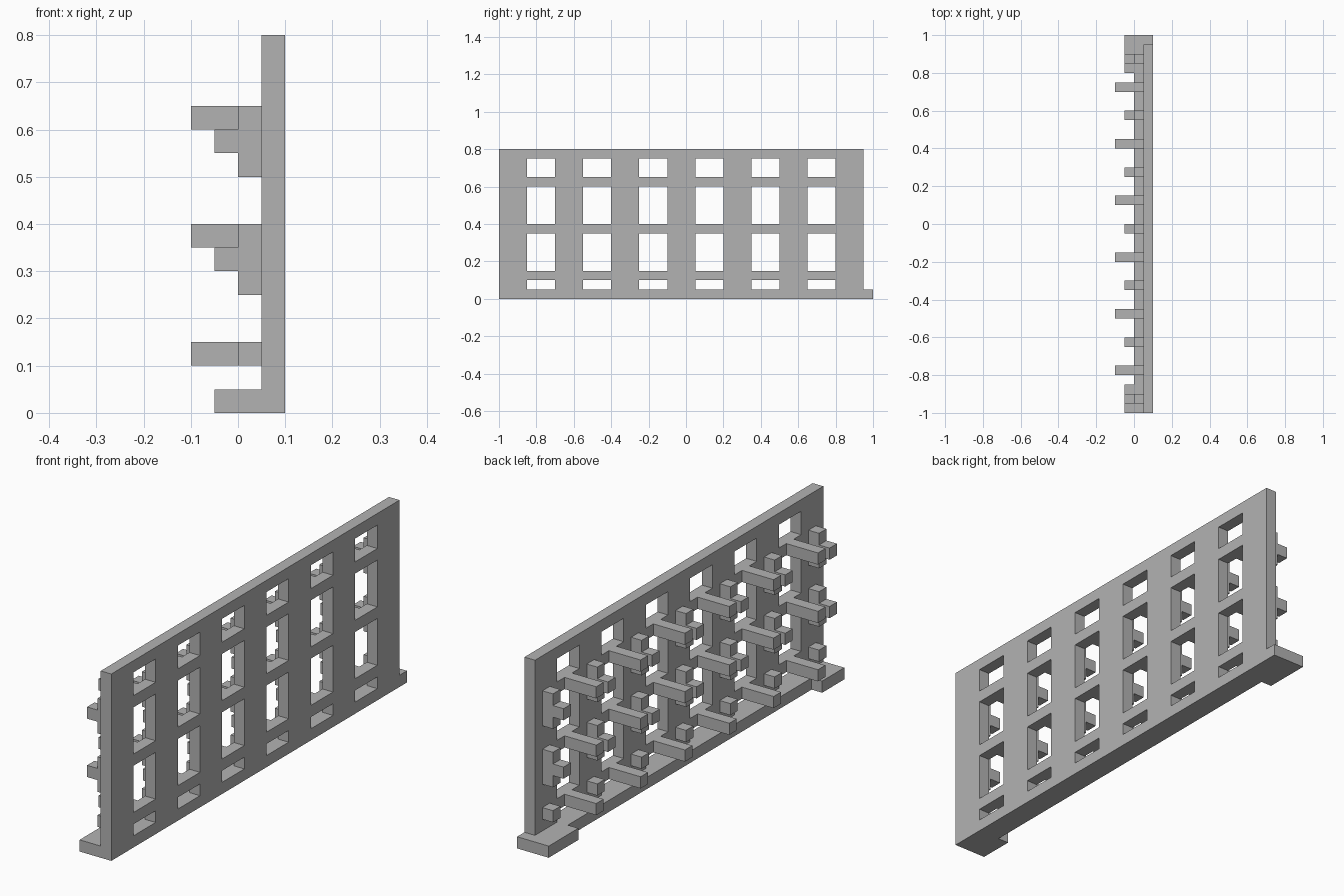
import bpy
import bmesh
from mathutils import Vector

cube = bpy.data.objects.get("Cube")
if cube:
    bpy.data.objects.remove(cube, do_unlink=True)

U = 0.05        # thickness shared by the wall, bars and pegs
PITCH = 0.3     # spacing of the window columns

grey = bpy.data.materials.new("plain grey")
grey.use_nodes = True
COLOUR = (0.45, 0.45, 0.45, 1)
grey.diffuse_color = COLOUR
grey.node_tree.nodes["Principled BSDF"].inputs["Base Color"].default_value = COLOUR


def extruded(name, faces, offset):
    """Make a solid by extruding a sheet of flat faces along an offset."""
    bm = bmesh.new()
    for corners in faces:
        bm.faces.new([bm.verts.new(c) for c in corners])
    bmesh.ops.remove_doubles(bm, verts=bm.verts, dist=0.001)
    top = bmesh.ops.extrude_face_region(bm, geom=bm.faces[:], use_keep_orig=True)
    moved = [g for g in top["geom"] if isinstance(g, bmesh.types.BMVert)]
    bmesh.ops.translate(bm, verts=moved, vec=Vector(offset))
    bmesh.ops.recalc_face_normals(bm, faces=bm.faces[:])
    bmesh.ops.dissolve_limit(bm, angle_limit=0.01, verts=bm.verts[:], edges=bm.edges[:])
    mesh = bpy.data.meshes.new(name)
    bm.to_mesh(mesh)
    bm.free()
    mesh.materials.append(grey)
    obj = bpy.data.objects.new(name, mesh)
    bpy.context.collection.objects.link(obj)
    return obj


def slab(name, outline, y):
    """Extrude an x-z outline by one unit thickness along y."""
    return extruded(name, [[(px, y, pz) for px, pz in outline]], (0, U, 0))


# Wall: a lattice of cells with the window cells left out
columns = [-1.0]
for i in range(6):
    columns += [-0.85 + PITCH * i, -0.7 + PITCH * i]
columns.append(0.95)
rows = [0, 0.05, 0.1, 0.15, 0.35, 0.4, 0.6, 0.65, 0.75, 0.8]
cells = []
for i, (y0, y1) in enumerate(zip(columns, columns[1:])):
    for j, (z0, z1) in enumerate(zip(rows, rows[1:])):
        if not (i % 2 and j % 2):
            cells.append([(U, y0, z0), (U, y1, z0), (U, y1, z1), (U, y0, z1)])
extruded("window_wall", cells, (U, 0, 0))

# Foot strip with wide ends, wrapping round one end of the wall
foot = [(0.1, 1), (-U, 1), (-U, 0.8), (0, 0.8), (0, -0.85),
        (-U, -0.85), (-U, -1), (U, -1), (U, 0.95), (0.1, 0.95)]
extruded("foot", [[(x, y, 0) for x, y in foot]], (0, 0, U))

# Long beams projecting from the middle of each window rail
for level, z in enumerate((0.1, 0.35, 0.6)):
    beam = [(-0.1, z), (U, z), (U, z + U), (-0.1, z + U)]
    for i in range(6):
        slab(f"beam_{level}_{i}", beam, -0.8 + PITCH * i)

# Hooks on the piers between windows: upright post with a short arm
for level, z in enumerate((0.25, 0.5)):
    hook = [(U, z), (U, z + 3 * U), (0, z + 3 * U), (0, z + 2 * U),
            (-U, z + 2 * U), (-U, z + U), (0, z + U), (0, z)]
    for i in range(7):
        slab(f"hook_{level}_{i}", hook, -0.95 + PITCH * i)

# Small cube pegs in the lowest row
peg = [(0, 0.1), (U, 0.1), (U, 0.15), (0, 0.15)]
for i in range(7):
    slab(f"peg_{i}", peg, -0.95 + PITCH * i)
